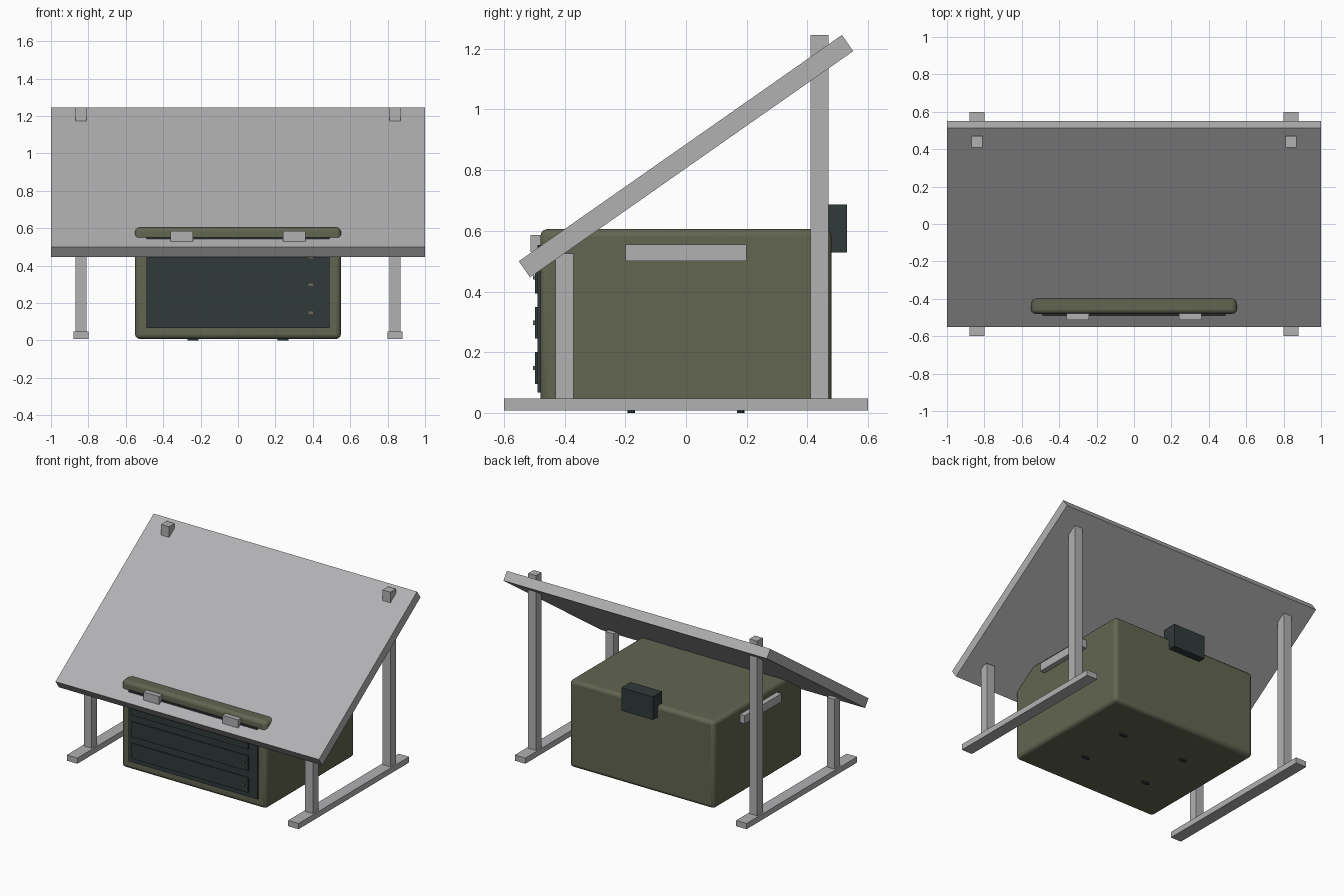
import bpy, math

if "Cube" in bpy.data.objects:
    bpy.data.objects.remove(bpy.data.objects["Cube"], do_unlink=True)


def material(name, r, g, b):
    m = bpy.data.materials.new(name)
    m.use_nodes = True
    m.diffuse_color = (r, g, b, 1)
    m.node_tree.nodes["Principled BSDF"].inputs["Base Color"].default_value = (r, g, b, 1)
    return m


grey = material("light grey", 0.44, 0.44, 0.45)
olive = material("olive green", 0.122, 0.13, 0.082)
dark = material("dark slate", 0.031, 0.041, 0.041)
tan = material("knob tan", 0.16, 0.14, 0.09)


def box(name, mat, x, y, z, bevel=0, segments=1):
    """Box from (min, max) pairs on each axis."""
    spans = (x, y, z)
    bpy.ops.mesh.primitive_cube_add(size=1, location=[(a + b) / 2 for a, b in spans])
    ob = bpy.context.object
    ob.name = name
    ob.scale = [b - a for a, b in spans]
    bpy.ops.object.transform_apply(location=False, rotation=False, scale=True)
    ob.data.materials.append(mat)
    if bevel:
        mod = ob.modifiers.new("rounded edges", 'BEVEL')
        mod.width = bevel
        mod.segments = segments
    return ob


# Case with rounded edges
box("case_body", olive, (-0.55, 0.55), (-0.48, 0.48), (0.008, 0.606), 0.024, 3)
bpy.ops.object.shade_smooth_by_angle(angle=math.radians(35))

# Recessed-look front panel with three drawer fronts and knobs
box("front_panel", dark, (-0.49, 0.49), (-0.49, -0.47), (0.067, 0.553))
for i in range(3):
    z = 0.148 + i * 0.149
    box(f"drawer_front_{i + 1}", dark, (-0.46, 0.425), (-0.497, -0.48), (z - 0.052, z + 0.052))
    box(f"drawer_knob_{i + 1}", tan, (0.378, 0.4), (-0.504, -0.49), (z - 0.007, z + 0.007))

# Unit on the back of the case
box("rear_unit", dark, (-0.12, 0.12), (0.43, 0.53), (0.528, 0.686))

# Sloping roof board
roof = box("roof_board", grey, (-1, 1), (-0.65, 0.65), (0.8135, 0.8785))
roof.rotation_euler.x = math.radians(35)

# Parts on both sides
for side, s in (("left", 1), ("right", -1)):
    def across(centre, width):
        return (s * centre - width / 2, s * centre + width / 2)

    box(f"{side}_foot_rail", grey, across(0.84, 0.08), (-0.6, 0.6), (0.008, 0.047))
    box(f"{side}_front_post", grey, across(0.84, 0.06), (-0.43, -0.37), (0.04, 0.526))
    box(f"{side}_rear_post", grey, across(0.84, 0.06), (0.41, 0.47), (0.04, 1.246))
    box(f"{side}_carry_handle", grey, across(0.565, 0.04), (-0.2, 0.2), (0.5, 0.555))
    box(f"{side}_front_latch", grey, across(0.3, 0.12), (-0.513, -0.465), (0.53, 0.586))
    # Small pads under the case
    for end, y in (("front", -0.18), ("rear", 0.18)):
        bpy.ops.mesh.primitive_cylinder_add(vertices=12, radius=0.03, depth=0.02,
                                            location=(s * 0.24, y, 0.01))
        pad = bpy.context.object
        pad.name = f"{side}_{end}_pad"
        pad.scale.y = 0.4
        pad.data.materials.append(dark)
